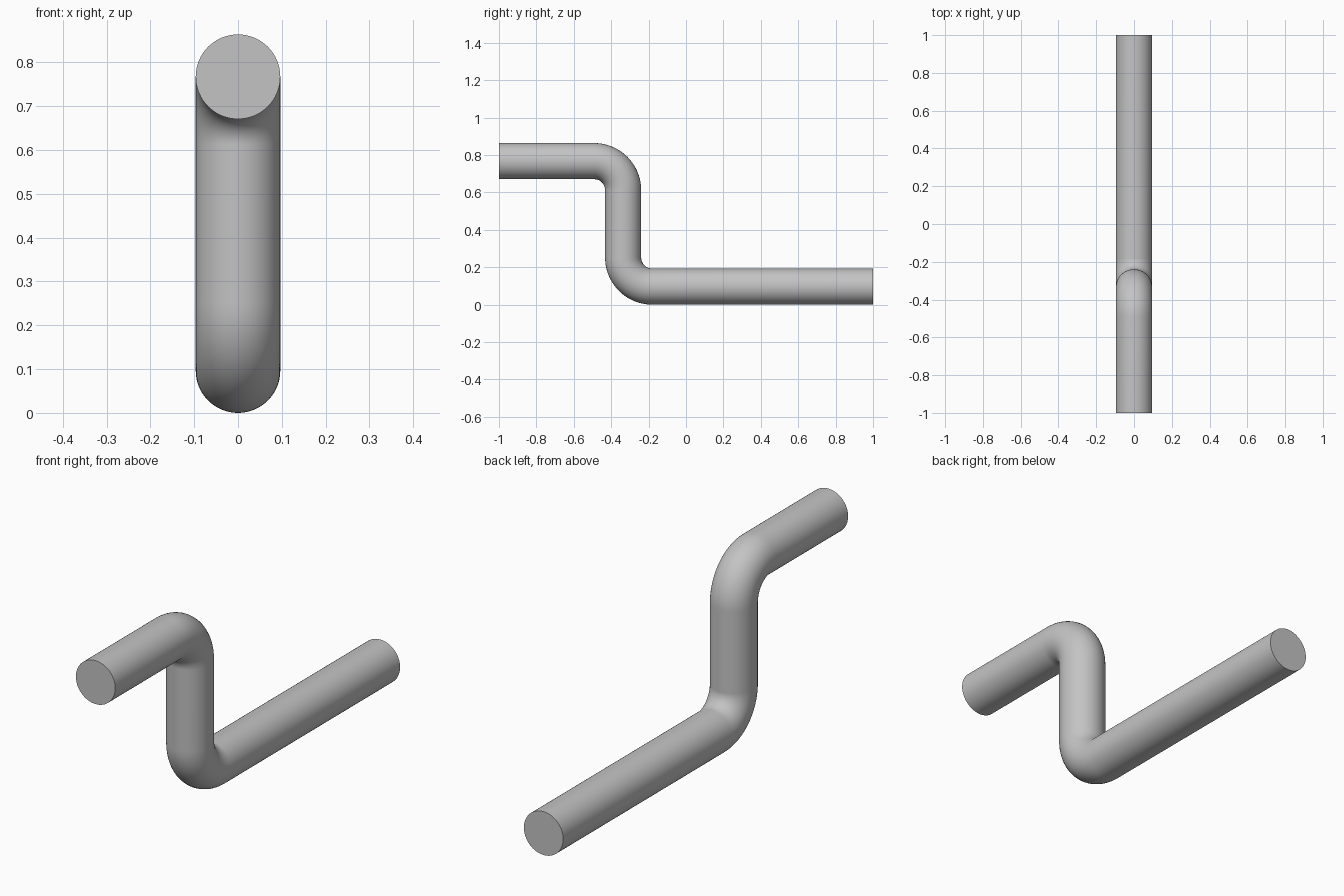
import bpy
import bmesh
import math
from mathutils import Vector

cube = bpy.data.objects.get("Cube")
if cube:
    bpy.data.objects.remove(cube, do_unlink=True)

RADIUS = 0.0965     # rod radius
BEND = 0.155        # centre-line radius of both bends
LOW, HIGH = RADIUS, 0.767
RISER_Y = -0.336
SIDES, STEPS = 64, 20

# Plain grey metal
grey = bpy.data.materials.new("grey_metal")
grey.use_nodes = True
colour = (0.55, 0.55, 0.55, 1)
grey.diffuse_color = colour
grey.node_tree.nodes["Principled BSDF"].inputs["Base Color"].default_value = colour


def bend(cy, cz, start, turn):
    """Centre-line stations of a quarter bend: position and travel direction."""
    stations = []
    for i in range(STEPS + 1):
        a = start + turn * math.pi / 2 * i / STEPS
        out = Vector((0, math.cos(a), math.sin(a)))
        along = Vector((0, -out.z, out.y)) * turn
        stations.append((Vector((0, cy, cz)) + out * BEND, along))
    return stations


# Centre line: upper arm, upper bend, riser, lower bend, lower arm
forward = Vector((0, 1, 0))
path = [(Vector((0, -1, HIGH)), forward)]
path += bend(RISER_Y - BEND, HIGH - BEND, math.pi / 2, -1)
path += bend(RISER_Y + BEND, LOW + BEND, math.pi, 1)
path += [(Vector((0, 1, LOW)), forward)]

# Sweep a circle along the centre line
bm = bmesh.new()
side = Vector((1, 0, 0))
rings = []
for centre, along in path:
    up = side.cross(along)
    ring = []
    for k in range(SIDES):
        a = 2 * math.pi * k / SIDES
        ring.append(bm.verts.new(centre + RADIUS * (math.cos(a) * side + math.sin(a) * up)))
    rings.append(ring)
for r0, r1 in zip(rings, rings[1:]):
    for k in range(SIDES):
        n = (k + 1) % SIDES
        bm.faces.new((r0[k], r0[n], r1[n], r1[k]))

# Flat end caps
bm.faces.new(rings[0])
bm.faces.new(rings[-1])
bmesh.ops.recalc_face_normals(bm, faces=bm.faces)

mesh = bpy.data.meshes.new("bent_rod")
bm.to_mesh(mesh)
bm.free()
mesh.materials.append(grey)
rod = bpy.data.objects.new("bent_rod", mesh)
bpy.context.collection.objects.link(rod)

# Smooth sides with crisp cap edges
bpy.ops.object.select_all(action="DESELECT")
rod.select_set(True)
bpy.context.view_layer.objects.active = rod
bpy.ops.object.shade_smooth_by_angle(angle=math.radians(40))
